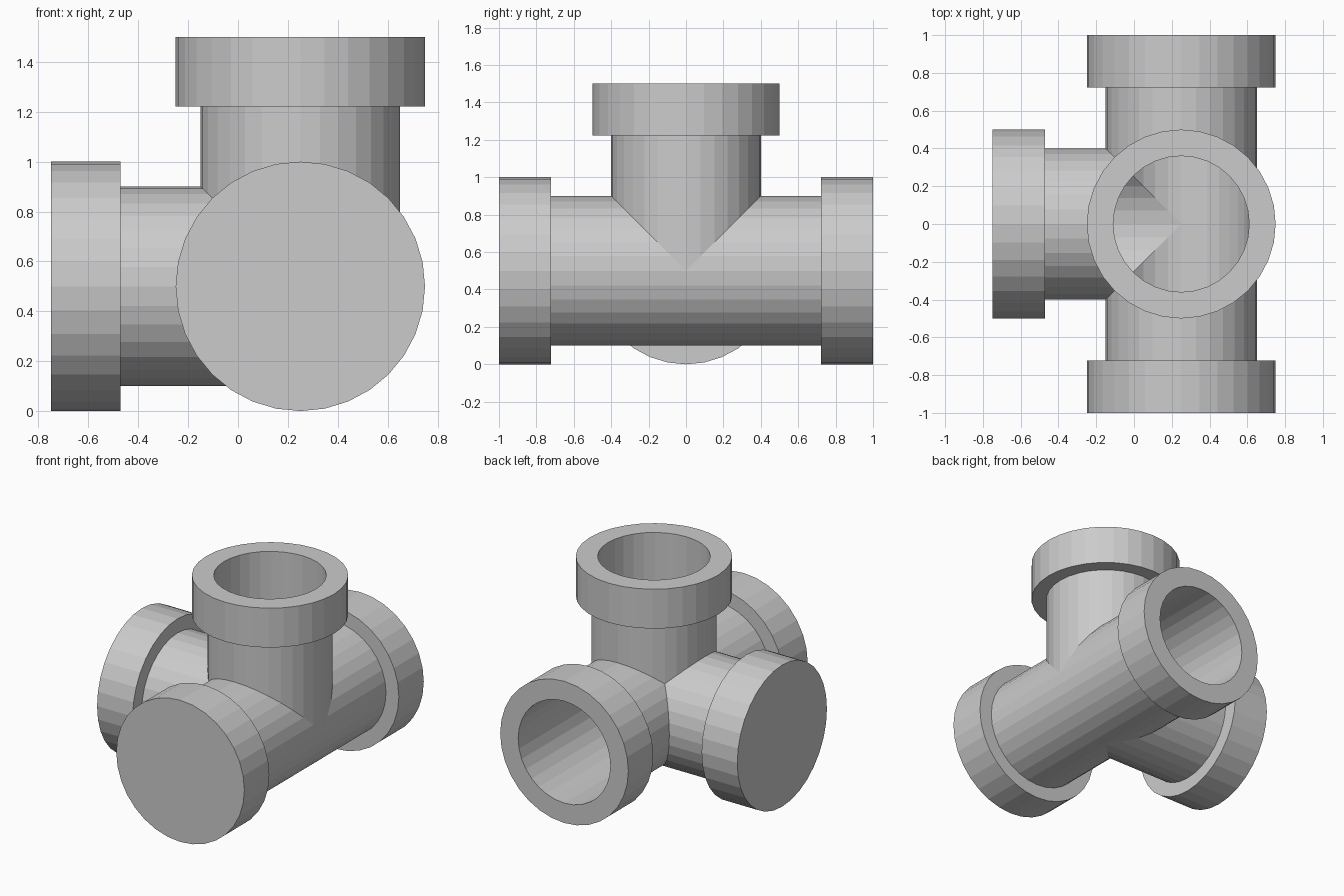
import bpy, bmesh, math
from mathutils import Vector

if "Cube" in bpy.data.objects:
    bpy.data.objects.remove(bpy.data.objects["Cube"])

SIDES = 32
CENTRE = Vector((0.25, 0, 0.5))
PIPE_R, BORE_R, COLLAR_R = 0.40, 0.36, 0.50
COLLAR_START, END, CAP = 0.722, 1.0, 0.04

# Arm directions and whether the end is open
ARMS = [
    (Vector((0, 1, 0)), True),
    (Vector((0, -1, 0)), False),
    (Vector((-1, 0, 0)), False),
    (Vector((0, 0, 1)), True),
]


def ring(bm, axis, radius, depth=None):
    """Ring around an arm; with no depth it is mitred against the other arms."""
    u = Vector((axis.y, axis.z, axis.x))
    v = axis.cross(u)
    verts = []
    for i in range(SIDES):
        a = 2 * math.pi * i / SIDES
        p = (u * math.cos(a) + v * math.sin(a)) * radius
        t = depth
        if t is None:
            t = max(0, *(p.dot(b) for b, _ in ARMS))
        verts.append(bm.verts.new(CENTRE + p + axis * t))
    return verts


def bridge(bm, rings):
    for r0, r1 in zip(rings, rings[1:]):
        for i in range(SIDES):
            j = (i + 1) % SIDES
            bm.faces.new((r0[i], r0[j], r1[j], r1[i]))


bm = bmesh.new()
for axis, is_open in ARMS:
    # Outer pipe and raised collar
    outer = [ring(bm, axis, r, d) for r, d in (
        (PIPE_R, None), (PIPE_R, COLLAR_START),
        (COLLAR_R, COLLAR_START), (COLLAR_R, END))]
    # Inner bore
    bore = [ring(bm, axis, BORE_R, END if is_open else END - CAP),
            ring(bm, axis, BORE_R)]
    if is_open:
        bridge(bm, outer + bore)
    else:
        bridge(bm, outer)
        bridge(bm, bore)
        bm.faces.new(outer[-1])
        bm.faces.new(bore[0])

# Weld the mitred seams
bmesh.ops.remove_doubles(bm, verts=bm.verts, dist=1e-4)
bmesh.ops.recalc_face_normals(bm, faces=bm.faces)

mesh = bpy.data.meshes.new("pipe_junction")
bm.to_mesh(mesh)
bm.free()
bpy.context.collection.objects.link(bpy.data.objects.new("pipe_junction", mesh))
